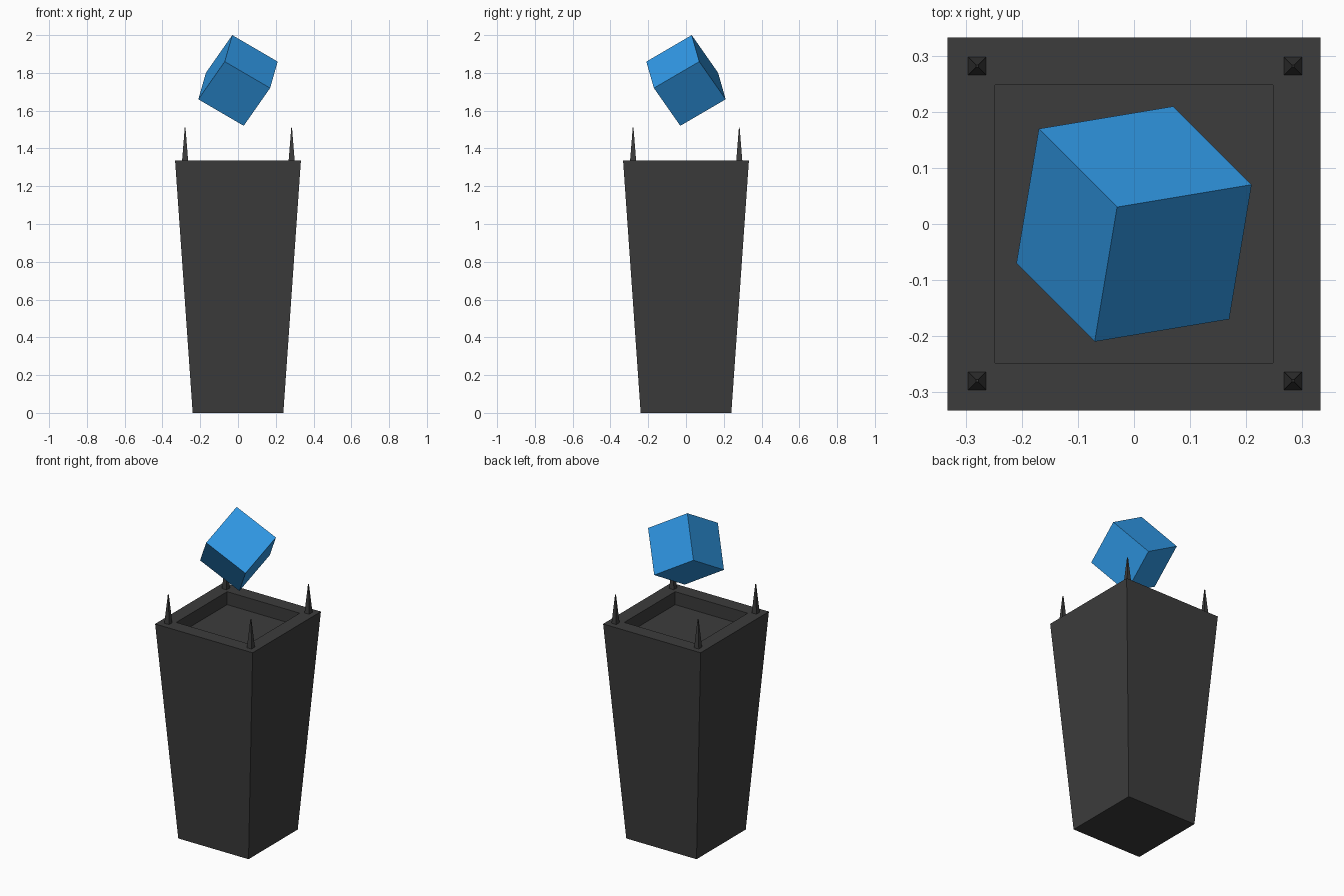
import bpy
import bmesh
from mathutils import Matrix, Vector

old = bpy.data.objects.get("Cube")
if old:
    bpy.data.objects.remove(old, do_unlink=True)


def make_material(name, rgb):
    mat = bpy.data.materials.new(name)
    mat.use_nodes = True
    colour = (*rgb, 1.0)
    mat.diffuse_color = colour
    mat.node_tree.nodes["Principled BSDF"].inputs["Base Color"].default_value = colour
    return mat


def make_object(name, bm, mat):
    bmesh.ops.recalc_face_normals(bm, faces=bm.faces)
    mesh = bpy.data.meshes.new(name)
    bm.to_mesh(mesh)
    bm.free()
    mesh.materials.append(mat)
    obj = bpy.data.objects.new(name, mesh)
    bpy.context.collection.objects.link(obj)
    return obj


def square_loft(rings):
    """Closed solid through square rings given as (half width, height)."""
    bm = bmesh.new()
    loops = [[bm.verts.new((sx * h, sy * h, z))
              for sx, sy in ((-1, -1), (1, -1), (1, 1), (-1, 1))]
             for h, z in rings]
    for low, high in zip(loops, loops[1:]):
        for i in range(4):
            j = (i + 1) % 4
            bm.faces.new((low[i], low[j], high[j], high[i]))
    bm.faces.new(loops[0])
    bm.faces.new(loops[-1])
    return bm


charcoal = make_material("charcoal", (0.045, 0.045, 0.045))
blue = make_material("bright blue", (0.03, 0.32, 0.80))

# Tapered pedestal: outer wall, flat rim, sunken tray
RIM = 1.335
make_object("pedestal", square_loft([(0.24, 0), (0.333, RIM), (0.248, RIM),
                                     (0.248, RIM - 0.08)]), charcoal)

# Slim spike on each corner of the rim
for side, sx in (("right", -1), ("left", 1)):
    for end, sy in (("front", -1), ("back", 1)):
        spike = make_object(f"{end}_{side}_spike",
                            square_loft([(0.016, 0), (0.002, 0.175)]), charcoal)
        spike.location = (0.002 + sx * 0.282, 0.001 + sy * 0.281, RIM)

# Floating cube, its axes set by the three edges that leave its top corner
edges = [Vector(e) for e in ((0.24, 0.04, -0.14),
                             (-0.04, -0.24, -0.14),
                             (-0.14, 0.14, -0.20))]
turn = Matrix([e.normalized() for e in edges]).transposed().to_4x4()
bm = bmesh.new()
bmesh.ops.create_cube(bm, size=0.281, matrix=turn)
floating_cube = make_object("floating_cube", bm, blue)
floating_cube.location = (0, 0, 1.76)
